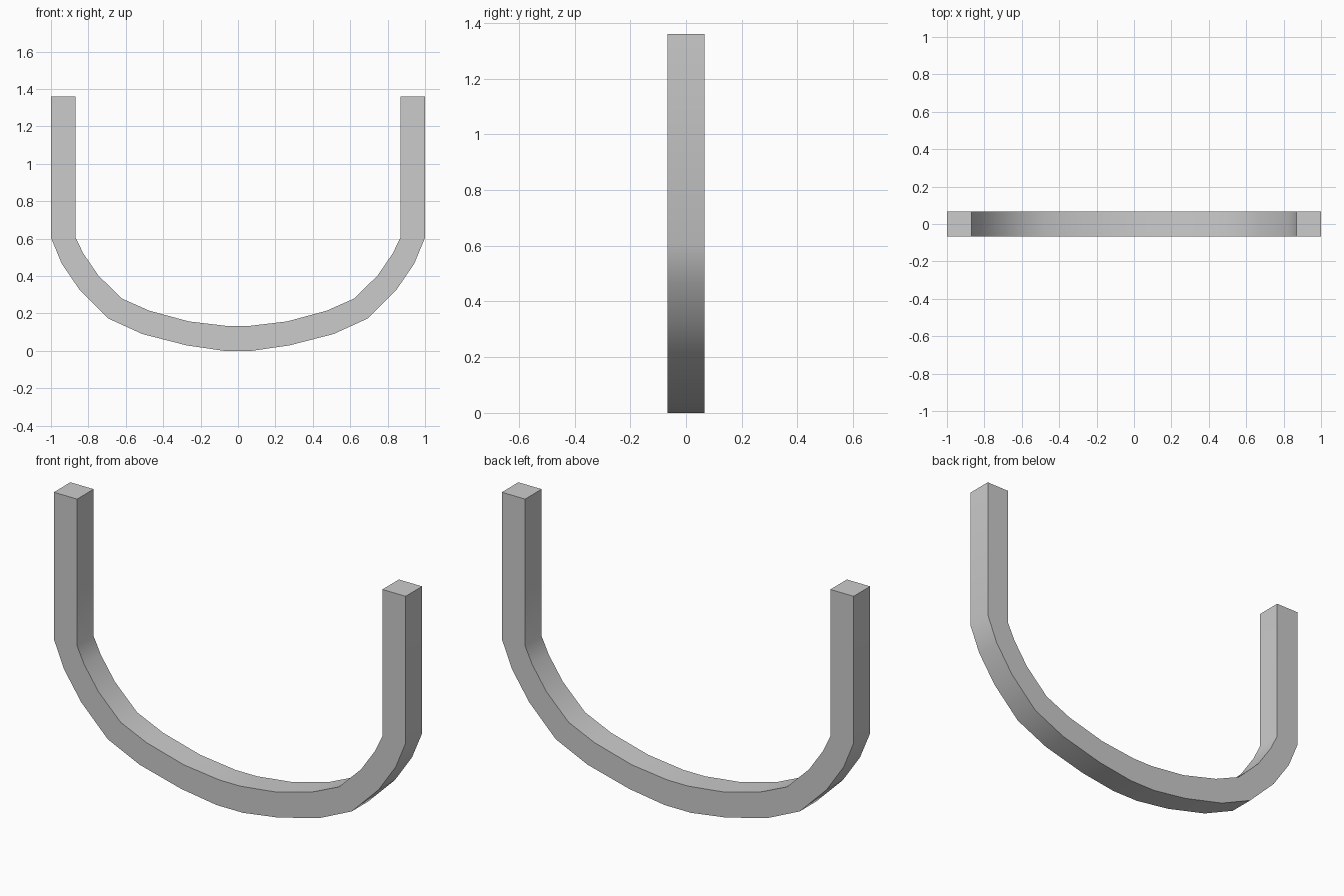
import bpy, bmesh, math

if "Cube" in bpy.data.objects:
    bpy.data.objects.remove(bpy.data.objects["Cube"])

HALF_DEPTH = 0.067

# Right half of the bent bar: (outer x, outer z, inner x, inner z), from bottom to tip
half = [
    (0.075, 0.000, 0.060, 0.133),
    (0.275, 0.029, 0.262, 0.157),
    (0.512, 0.090, 0.473, 0.214),
    (0.694, 0.173, 0.620, 0.279),
    (0.845, 0.323, 0.747, 0.403),
    (0.943, 0.467, 0.828, 0.522),
    (1.000, 0.605, 0.868, 0.605),
    (1.000, 1.360, 0.868, 1.360),
]
# Mirror to get the full U
stations = [(-ox, oz, -ix, iz) for ox, oz, ix, iz in reversed(half)] + half

# Square section at every station, bridged into a solid bar
bm = bmesh.new()
rings = []
for ox, oz, ix, iz in stations:
    rings.append([bm.verts.new(p) for p in (
        (ox, -HALF_DEPTH, oz), (ox, HALF_DEPTH, oz),
        (ix, HALF_DEPTH, iz), (ix, -HALF_DEPTH, iz))])
for a, b in zip(rings, rings[1:]):
    for i in range(4):
        j = (i + 1) % 4
        bm.faces.new((a[i], a[j], b[j], b[i]))
bm.faces.new(rings[0])
bm.faces.new(rings[-1])
bmesh.ops.recalc_face_normals(bm, faces=bm.faces)

mesh = bpy.data.meshes.new("curved_bar")
bm.to_mesh(mesh)
bm.free()
bar = bpy.data.objects.new("curved_bar", mesh)
bpy.context.collection.objects.link(bar)

# Smooth along the bend, crisp along the square edges
bpy.context.view_layer.objects.active = bar
bar.select_set(True)
bpy.ops.object.shade_smooth_by_angle(angle=math.radians(30))
